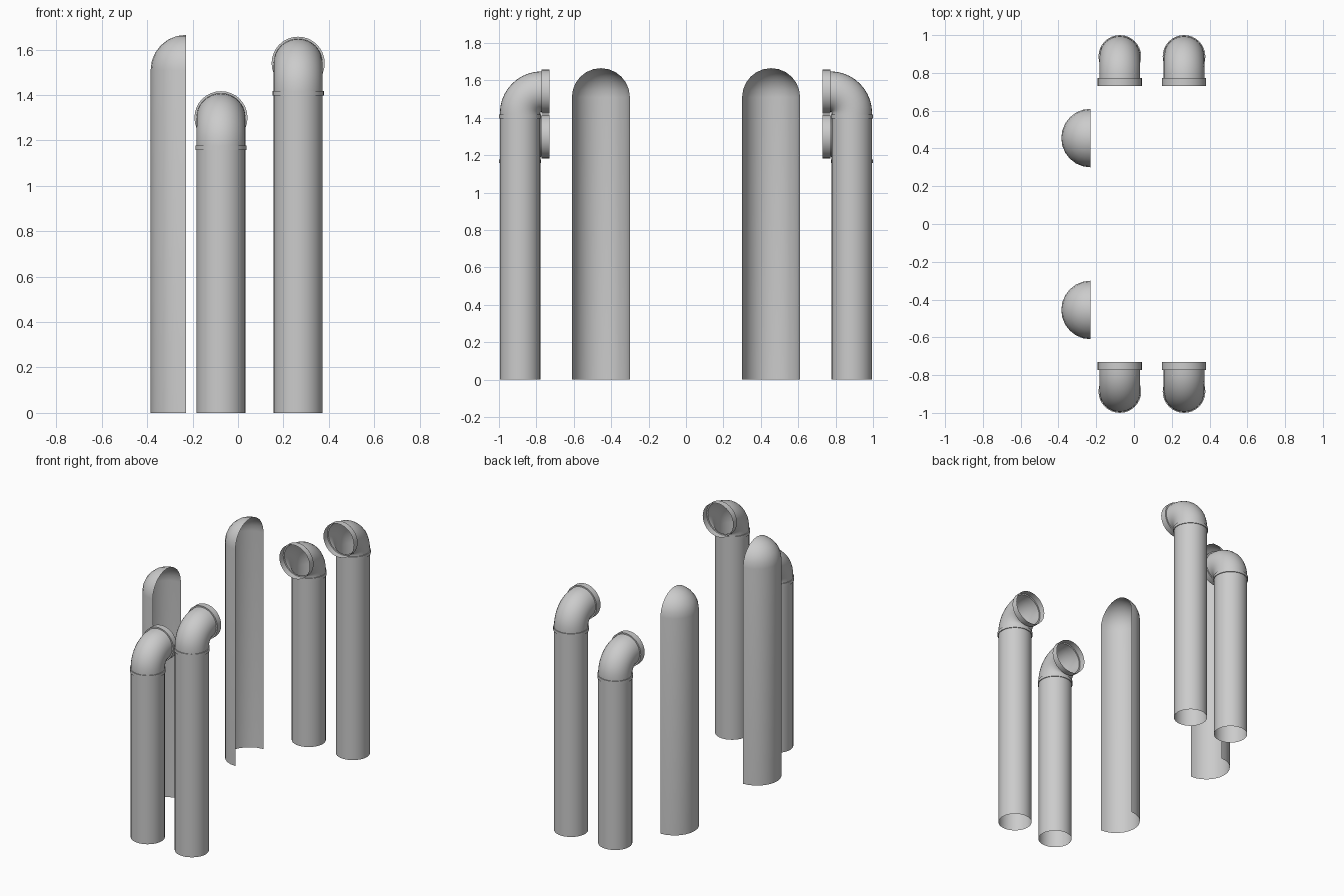
import bpy, bmesh
from math import sin, cos, pi
from mathutils import Vector

if "Cube" in bpy.data.objects:
    bpy.data.objects.remove(bpy.data.objects["Cube"])


def loft(name, rings, closed=True):
    """Skin a list of point rings into an open shell and mirror it across y = 0."""
    bm = bmesh.new()
    rows = [[bm.verts.new(p) for p in ring] for ring in rings]
    n = len(rows[0])
    for a, b in zip(rows, rows[1:]):
        for i in range(n if closed else n - 1):
            j = (i + 1) % n
            bm.faces.new((a[i], a[j], b[j], b[i]))
    bmesh.ops.remove_doubles(bm, verts=bm.verts, dist=1e-5)
    mesh = bpy.data.meshes.new(name)
    bm.to_mesh(mesh)
    bm.free()
    ob = bpy.data.objects.new(name, mesh)
    bpy.context.collection.objects.link(ob)
    mod = ob.modifiers.new("Mirror", 'MIRROR')
    mod.use_axis = (False, True, False)
    mod.use_clip = False
    mod.use_mirror_merge = False
    bpy.ops.object.select_all(action='DESELECT')
    ob.select_set(True)
    bpy.context.view_layer.objects.active = ob
    bpy.ops.object.shade_smooth_by_angle(angle=0.7)
    return ob


def circle(center, tilt, r, n=32):
    """Circle whose axis leans from +z (tilt 0) to +y (tilt pi/2)."""
    u, v = Vector((1, 0, 0)), Vector((0, cos(tilt), -sin(tilt)))
    return [Vector(center) + r * (cos(2 * pi * i / n) * u + sin(2 * pi * i / n) * v)
            for i in range(n)]


def vent_pipe(label, x, z):
    y, r, bend = -0.887, 0.108, 0.115
    # straight pipe
    loft(label + "_pipe", [circle((x, y, h), 0, r) for h in (0, z)])
    # joint band
    loft(label + "_band", [circle((x, y, z + h), 0, q) for h, q in
                           ((-0.018, r), (-0.018, 0.113), (0.003, 0.113), (0.003, r))])
    # elbow with flared collar
    rings = [circle((x, y, z), 0, r)]
    for k in range(11):
        t = pi / 2 * k / 10
        rings.append(circle((x, y + bend * (1 - cos(t)), z + 0.01 + bend * sin(t)), t, r))
    top = z + 0.01 + bend
    rings += [circle((x, cy, top), pi / 2, 0.117) for cy in (-0.772, -0.73)]
    loft(label + "_elbow", rings)


vent_pipe("short_vent", -0.075, 1.175)
vent_pipe("tall_vent", 0.265, 1.415)


# half-round shell with quarter-sphere top, open towards +x
def half_ring(z, r, n=12):
    return [(-0.23 + r * cos(pi / 2 + pi * i / n),
             -0.455 + r * sin(pi / 2 + pi * i / n), z) for i in range(n + 1)]


R = 0.155
dome = [half_ring(1.51 + R * sin(pi / 2 * k / 6), R * cos(pi / 2 * k / 6)) for k in range(7)]
loft("half_round_shell", [half_ring(0, R)] + dome, closed=False)
